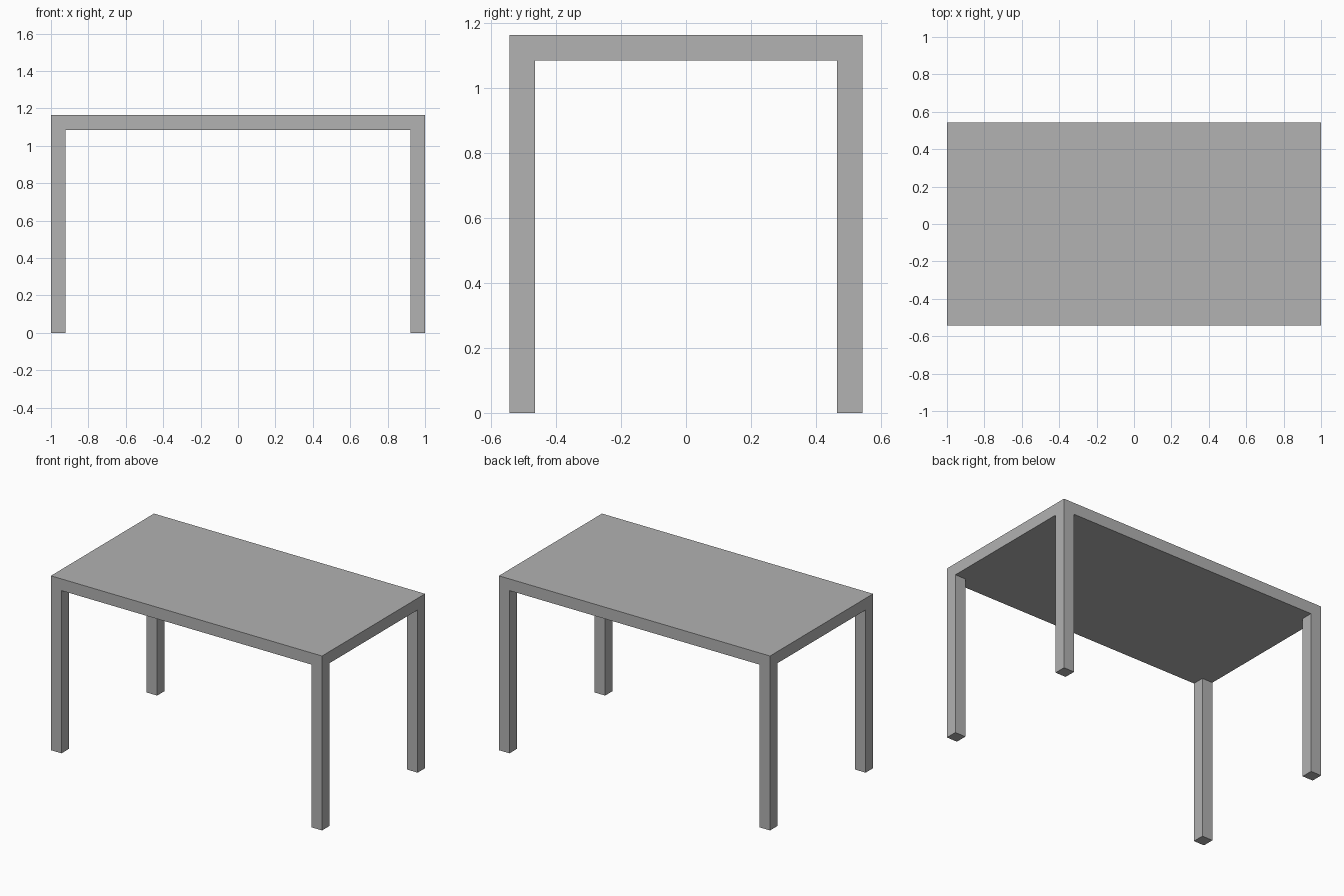
import bpy
import bmesh

cube = bpy.data.objects.get("Cube")
if cube:
    bpy.data.objects.remove(cube, do_unlink=True)

HALF_X, HALF_Y = 1.0, 0.543   # half size of the table
HEIGHT = 1.163
THICK = 0.078                 # slab thickness and leg width
UNDERSIDE = HEIGHT - THICK

# One plain grey for the whole table
grey = bpy.data.materials.new("plain grey")
grey.use_nodes = True
colour = (0.445, 0.445, 0.445, 1)
grey.diffuse_color = colour
grey.node_tree.nodes["Principled BSDF"].inputs["Base Color"].default_value = colour

# Tabletop slab
bm = bmesh.new()
bmesh.ops.create_cube(bm, size=1)
for v in bm.verts:
    v.co.x *= 2 * HALF_X
    v.co.y *= 2 * HALF_Y
    v.co.z = HEIGHT if v.co.z > 0 else UNDERSIDE

# Cut the slab along the inner lines of the legs
for axis, half in ((0, HALF_X), (1, HALF_Y)):
    for side in (-1, 1):
        point, normal = [0, 0, 0], [0, 0, 0]
        point[axis] = side * (half - THICK)
        normal[axis] = 1
        bmesh.ops.bisect_plane(bm, geom=bm.verts[:] + bm.edges[:] + bm.faces[:],
                               plane_co=point, plane_no=normal)

# Legs: pull the four underside corners down to the floor
bm.normal_update()
corners = []
for f in bm.faces:
    c = f.calc_center_median()
    if f.normal.z < -0.5 and abs(c.x) > HALF_X - THICK and abs(c.y) > HALF_Y - THICK:
        corners.append(f)
for f in corners:
    foot = bmesh.ops.extrude_discrete_faces(bm, faces=[f])["faces"][0]
    for v in foot.verts:
        v.co.z = 0

# Merge the flush faces so legs and slab read as one piece
bmesh.ops.remove_doubles(bm, verts=bm.verts, dist=0.0001)
bmesh.ops.dissolve_limit(bm, angle_limit=0.02, verts=bm.verts[:], edges=bm.edges[:])
bmesh.ops.recalc_face_normals(bm, faces=bm.faces)

mesh = bpy.data.meshes.new("table")
bm.to_mesh(mesh)
bm.free()
mesh.materials.append(grey)
bpy.context.collection.objects.link(bpy.data.objects.new("table", mesh))
